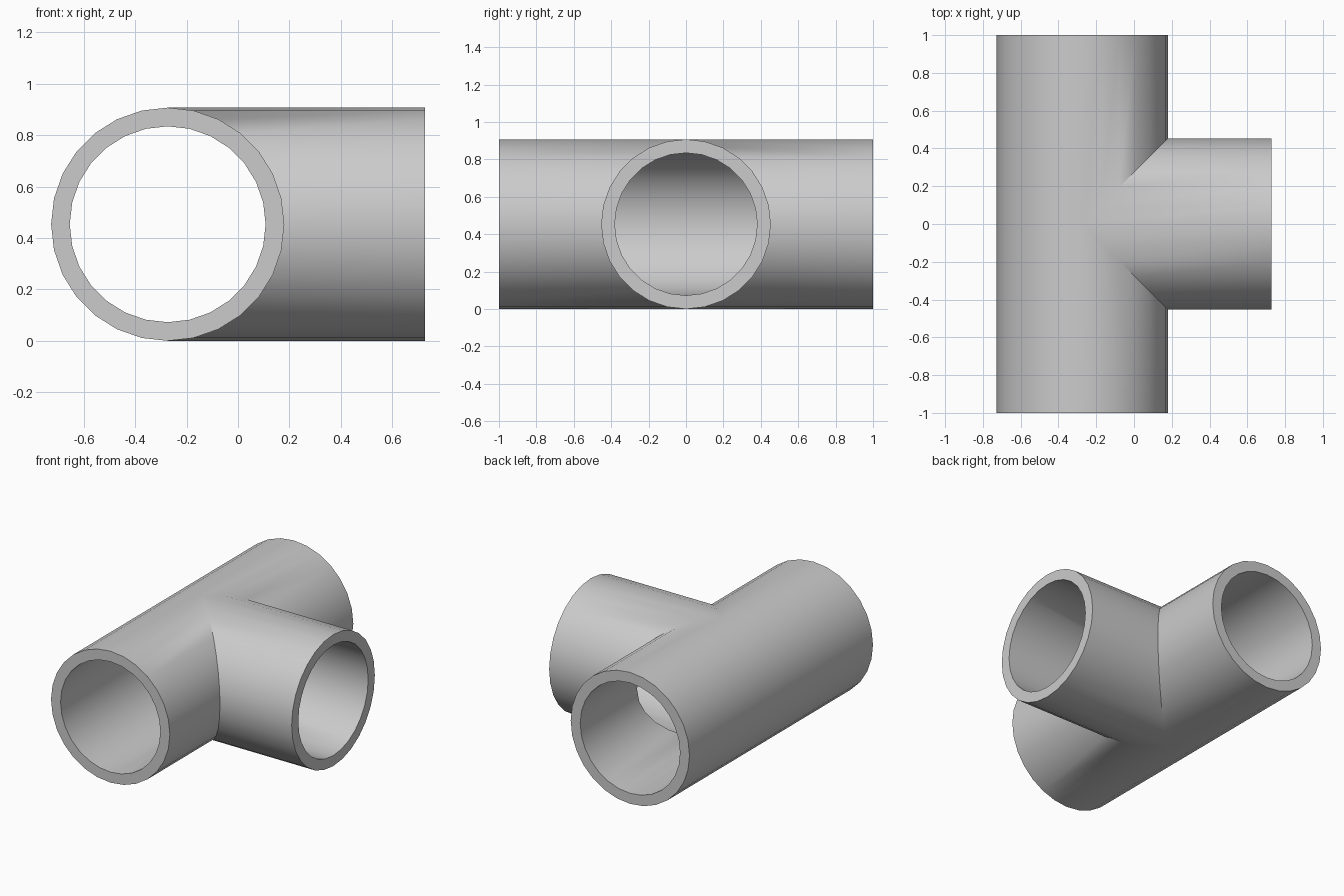
import bpy
import bmesh
import math
from mathutils import Vector

cube = bpy.data.objects.get("Cube")
if cube:
    bpy.data.objects.remove(cube, do_unlink=True)

OUTER, INNER = 0.4535, 0.381
AXIS_X = -0.2735      # centre line of the straight run
BRANCH_END = 0.727
HALF_RUN = 1.0
SIDES = 28

grey = bpy.data.materials.new("pipe_grey")
grey.use_nodes = True
colour = (0.6, 0.6, 0.6, 1)
grey.diffuse_color = colour
grey.node_tree.nodes["Principled BSDF"].inputs["Base Color"].default_value = colour


def circle(radius):
    steps = [2 * math.pi * i / SIDES for i in range(SIDES)]
    return [(radius * math.cos(a), radius * math.sin(a)) for a in steps]


def run_rings(radius, side):
    """Half of the straight run: open end, then mitre against the branch."""
    pts = circle(radius)
    end = [Vector((AXIS_X + u, side * HALF_RUN, OUTER + v)) for u, v in pts]
    mitre = [Vector((AXIS_X + u, side * max(u, 0), OUTER + v)) for u, v in pts]
    return end, mitre


def branch_rings(radius):
    """Side branch: open end, then mitre against both halves of the run."""
    pts = circle(radius)
    end = [Vector((BRANCH_END, u, OUTER + v)) for u, v in pts]
    mitre = [Vector((AXIS_X + abs(u), u, OUTER + v)) for u, v in pts]
    return end, mitre


def bridge(bm, ring_a, ring_b):
    a = [bm.verts.new(p) for p in ring_a]
    b = [bm.verts.new(p) for p in ring_b]
    for i in range(SIDES):
        j = (i + 1) % SIDES
        bm.faces.new((a[i], a[j], b[j], b[i]))


# Three arms, each with an outer wall, a bore and a flat annular rim
bm = bmesh.new()
arms = [lambda r: run_rings(r, -1), lambda r: run_rings(r, 1), branch_rings]
for arm in arms:
    outer_end, outer_mitre = arm(OUTER)
    inner_end, inner_mitre = arm(INNER)
    bridge(bm, outer_end, outer_mitre)
    bridge(bm, inner_end, inner_mitre)
    bridge(bm, outer_end, inner_end)

# Weld the mitres and rims into one closed shell
bmesh.ops.remove_doubles(bm, verts=bm.verts[:], dist=0.0001)
bmesh.ops.recalc_face_normals(bm, faces=bm.faces[:])

mesh = bpy.data.meshes.new("pipe_tee")
bm.to_mesh(mesh)
bm.free()
mesh.materials.append(grey)
tee = bpy.data.objects.new("pipe_tee", mesh)
bpy.context.collection.objects.link(tee)

bpy.ops.object.select_all(action="DESELECT")
tee.select_set(True)
bpy.context.view_layer.objects.active = tee
bpy.ops.object.shade_smooth_by_angle(angle=math.radians(30))
